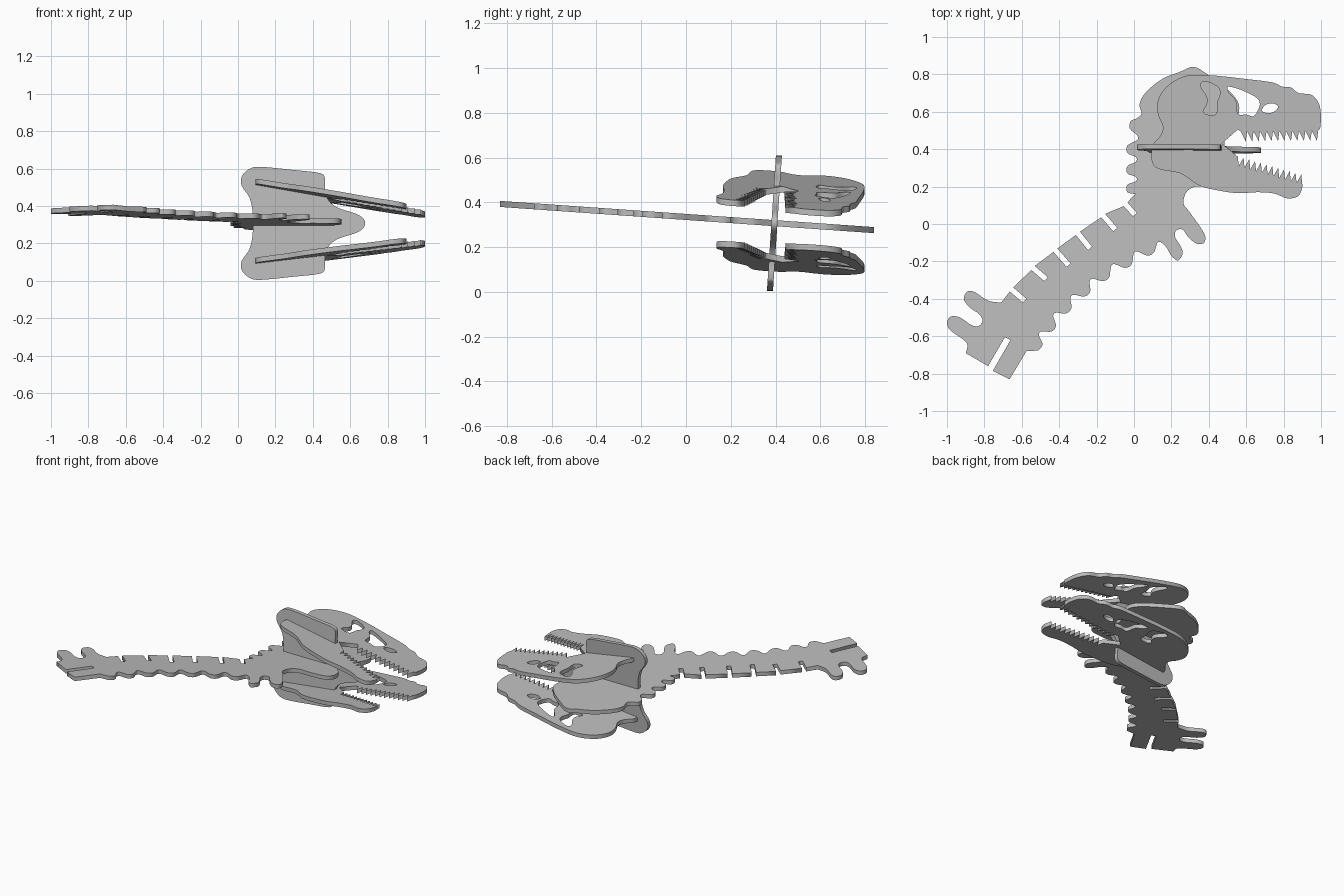
import bpy
import bmesh
from mathutils import Matrix, Vector

THICKNESS = 0.027

default_cube = bpy.data.objects.get("Cube")
if default_cube:
    bpy.data.objects.remove(default_cube, do_unlink=True)

grey = bpy.data.materials.new("plain grey")
grey.use_nodes = True
grey.diffuse_color = (0.5, 0.5, 0.5, 1)
grey.node_tree.nodes["Principled BSDF"].inputs["Base Color"].default_value = grey.diffuse_color


def smooth(points, steps=4, closed=False):
    """Round a run of control points with a Catmull-Rom spline."""
    pts = [Vector(p) for p in points]
    pts = [pts[-1]] + pts + pts[:2] if closed else [pts[0]] + pts + [pts[-1]]
    result = []
    for a, b, c, d in zip(pts, pts[1:], pts[2:], pts[3:]):
        for i in range(steps):
            t = i / steps
            result.append(b + (c - a) * t / 2
                          + (a * 2 - b * 5 + c * 4 - d) * t ** 2 / 2
                          + (b * 3 - a - c * 3 + d) * t ** 3 / 2)
    return result if closed else result + [pts[-1]]


def knobs(tips, depth):
    """Rounded vertebra knobs with notches between neighbouring tips."""
    tips = [Vector(t) for t in tips]
    result = []
    for i, tip in enumerate(tips):
        last = i == len(tips) - 1
        along = (tip - tips[i - 1] if last else tips[i + 1] - tip).normalized()
        inward = Vector((-along.y, along.x)) * depth
        result += [tip - along * 0.02, tip + along * 0.02]
        if not last:
            middle = (tip + tips[i + 1]) / 2 + inward
            result += [middle - along * 0.012, middle + along * 0.012]
    return result


def slot(mouth, end):
    """Straight rib slot cut in from the edge."""
    mouth, end = Vector(mouth), Vector(end)
    u = (end - mouth).normalized()
    side = Vector((-u.y, u.x)) * 0.014
    return [mouth + side, end + side, end - side, mouth - side]


def teeth(start, end, count, tip):
    """Zigzag row of pointed teeth."""
    start, end, tip = Vector(start), Vector(end), Vector(tip)
    result = []
    for i in range(count):
        result.append(start.lerp(end, i / count))
        result.append(start.lerp(end, (i + 0.5) / count) + tip)
    return result + [end]


def plate(name, loops, frame):
    """Cut a flat sheet from an outline with holes and place it."""
    curve = bpy.data.curves.new(name + "_outline", "CURVE")
    curve.dimensions = "2D"
    curve.fill_mode = "BOTH"
    curve.extrude = THICKNESS / 2
    for loop in loops:
        spline = curve.splines.new("POLY")
        spline.points.add(len(loop) - 1)
        for point, co in zip(spline.points, loop):
            point.co = (co[0], co[1], 0, 1)
        spline.use_cyclic_u = True
    helper = bpy.data.objects.new(name + "_outline", curve)
    bpy.context.scene.collection.objects.link(helper)
    graph = bpy.context.evaluated_depsgraph_get()
    mesh = bpy.data.meshes.new_from_object(helper.evaluated_get(graph))
    bpy.data.objects.remove(helper, do_unlink=True)
    mesh.transform(frame)
    bm = bmesh.new()
    bm.from_mesh(mesh)
    bmesh.ops.remove_doubles(bm, verts=bm.verts, dist=0.0002)
    bmesh.ops.recalc_face_normals(bm, faces=bm.faces)
    bm.to_mesh(mesh)
    bm.free()
    mesh.name = name
    mesh.materials.clear()
    mesh.materials.append(grey)
    obj = bpy.data.objects.new(name, mesh)
    bpy.context.scene.collection.objects.link(obj)


def lying(height, slope_x, slope_y):
    """Frame of a nearly level sheet."""
    return Matrix(((1, 0, 0, 0), (0, 1, 0, 0),
                   (slope_x, slope_y, 1, height), (0, 0, 0, 1)))


# Spine: belly knobs, small arms, head core, neck knobs, rib slots, tail end
belly = knobs([(-.5, -.66), (-.43, -.56), (-.35, -.465), (-.25, -.375),
               (-.15, -.295), (-.03, -.225), (.09, -.16)], .045)
arms = [(.13, -.095), (.17, -.12), (.2, -.17), (.235, -.195), (.26, -.16),
        (.25, -.12), (.22, -.07), (.225, -.035), (.26, -.03), (.29, -.07),
        (.335, -.105), (.375, -.1), (.375, -.05), (.3, .06), (.265, .11),
        (.28, .17), (.33, .2)]
head = [(.42, .2), (.53, .22), (.55, .3), (.49, .39), (.49, .46), (.55, .56),
        (.56, .64), (.51, .71), (.4, .795), (.32, .84), (.25, .815),
        (.15, .775), (.06, .7), (.03, .64), (.04, .59), (.015, .565)]
neck = knobs([(-.02, .53), (-.035, .4), (-.035, .29), (-.035, .19)], .045)
ribs = [(-.01, .145)]
for mouth, end in [((-.045, .105), (.005, .05)), ((-.165, .045), (-.1, -.03)),
                   ((-.3, -.05), (-.235, -.13)), ((-.42, -.14), (-.35, -.22)),
                   ((-.54, -.235), (-.47, -.295)), ((-.655, -.35), (-.585, -.41))]:
    ribs += slot(mouth, end)
prongs = smooth([(-.71, -.42), (-.78, -.41), (-.85, -.365), (-.89, -.36),
                 (-.91, -.4), (-.88, -.445), (-.83, -.48), (-.81, -.515),
                 (-.83, -.545), (-.87, -.54), (-.93, -.5), (-.98, -.495),
                 (-1, -.53), (-.98, -.57), (-.91, -.62), (-.89, -.65), (-.9, -.69)])
tail = [(-.78, -.76), (-.69, -.605), (-.66, -.62), (-.755, -.785),
        (-.665, -.83), (-.575, -.68)]
spine = smooth(belly + arms + head + neck + [(.01, .16)]) + ribs + prongs + tail
plate("spine", [spine], lying(.335, 0, -.07))

# Skull side: toothed jaws, rounded snout and cheek, three openings
upper_row = teeth((.57, .495), (.985, .5), 12, (.01, -.055))
snout = smooth([(.995, .51), (1, .57), (.99, .64), (.95, .69), (.88, .7),
                (.84, .73), (.79, .735), (.74, .757), (.6, .775), (.41, .795),
                (.27, .79), (.17, .73), (.125, .65), (.13, .58), (.155, .52),
                (.14, .47), (.1, .42), (.095, .34), (.13, .295), (.25, .27),
                (.34, .21), (.42, .185), (.55, .165), (.66, .17), (.75, .163),
                (.82, .137), (.88, .15), (.9, .2)])
lower_row = teeth((.9, .21), (.56, .31), 11, (.01, .05))
mouth_corner = [(.555, .36), (.47, .43), (.555, .505)]
openings = [
    [(.38, .763), (.355, .74), (.39, .68), (.39, .64), (.37, .6),
     (.4, .583), (.44, .59), (.445, .65), (.46, .7), (.445, .735)],
    [(.505, .735), (.51, .7), (.545, .66), (.555, .59), (.6, .585),
     (.645, .58), (.672, .655), (.6, .705)],
    [(.685, .605), (.7, .635), (.74, .645), (.77, .63), (.755, .605), (.72, .592)],
]
skull = [upper_row + snout + lower_row + mouth_corner]
skull += [smooth(hole, closed=True) for hole in openings]
for name, frame in (("upper_skull_side", lying(.571, -.177, -.07)),
                    ("lower_skull_side", lying(.121, .117, -.07))):
    plate(name, skull, frame)

# Cross brace: standing sheet, its outline mirrored about its middle
half = [(.68, 0), (.645, .045), (.53, .085), (.48, .13), (.465, .18),
        (.465, .235), (.44, .268), (.3, .285), (.12, .302), (.06, .29),
        (.02, .25), (.02, .2), (.06, .14), (.078, .06)]
brace = half + [(x, -y) for x, y in reversed(half[1:])]
standing = Matrix(((1, 0, 0, 0), (0, .066, -1, .395),
                   (0, 1, 0, .307), (0, 0, 0, 1)))
plate("cross_brace", [smooth(brace, closed=True)], standing)
